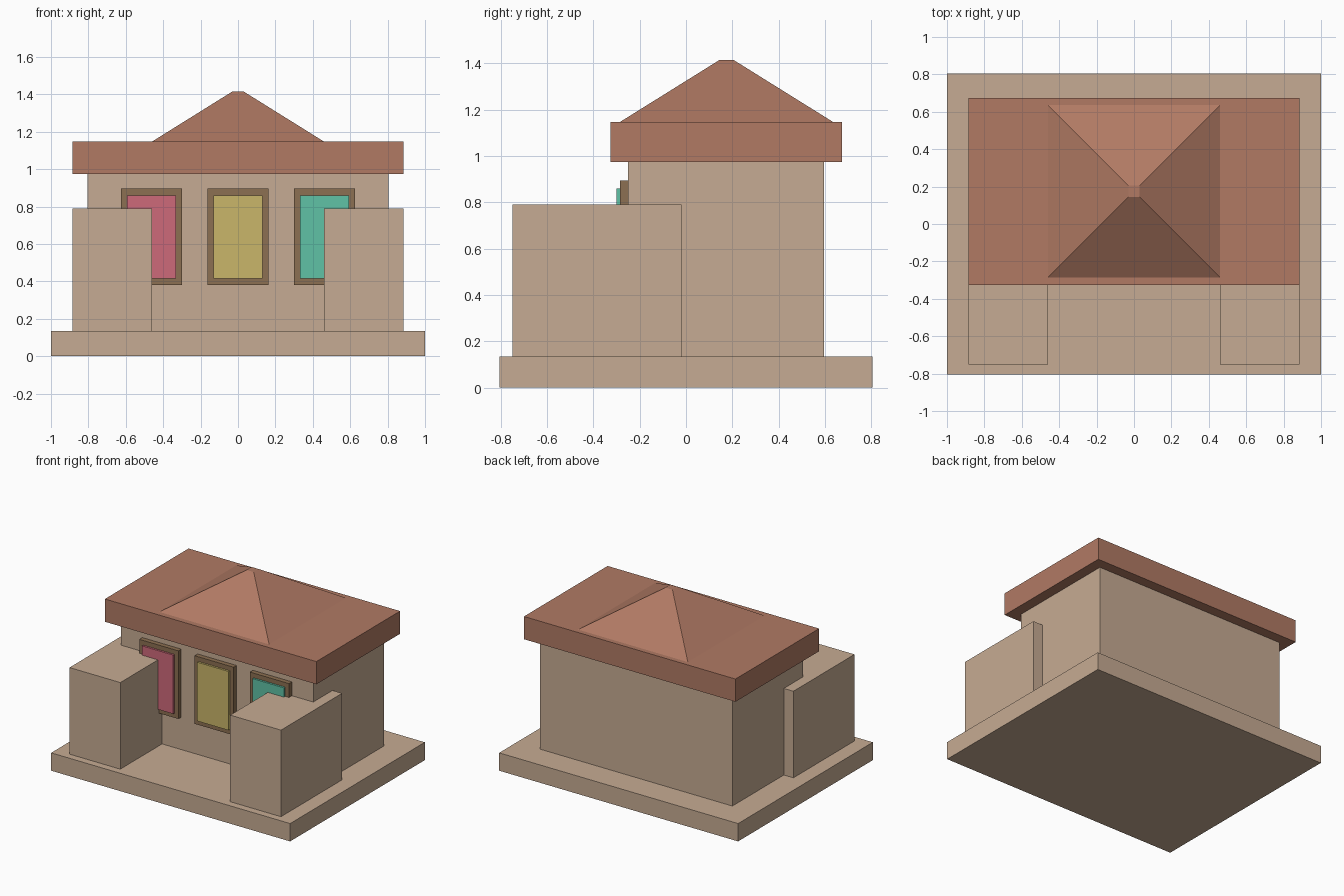
import bpy
import bmesh

cube = bpy.data.objects.get("Cube")
if cube:
    bpy.data.objects.remove(cube, do_unlink=True)


def make_material(name, rgb):
    """Flat material from 0-255 sRGB values, stored as linear."""
    linear = [((c / 255 + 0.055) / 1.055) ** 2.4 for c in rgb]
    mat = bpy.data.materials.new(name)
    mat.use_nodes = True
    mat.diffuse_color = (*linear, 1)
    mat.node_tree.nodes["Principled BSDF"].inputs["Base Color"].default_value = (*linear, 1)
    return mat


stone = make_material("sand stone", (198, 171, 147))
tile = make_material("terracotta", (177, 122, 100))
wood = make_material("brown wood", (140, 112, 82))
red = make_material("rose glass", (206, 106, 122))
yellow = make_material("yellow glass", (202, 182, 106))
teal = make_material("teal glass", (96, 194, 166))


def block(name, xs, ys, zs, mat, top_scale=1.0):
    """Box between the given limits; top_scale tapers its top about the centre."""
    lo, hi = zip(xs, ys, zs)
    bm = bmesh.new()
    bmesh.ops.create_cube(bm, size=1)
    for v in bm.verts:
        taper = top_scale if v.co.z > 0 else 1.0
        v.co.x *= taper
        v.co.y *= taper
        for i in range(3):
            v.co[i] *= hi[i] - lo[i]
    mesh = bpy.data.meshes.new(name)
    bm.to_mesh(mesh)
    bm.free()
    mesh.materials.append(mat)
    obj = bpy.data.objects.new(name, mesh)
    obj.location = [(a + b) / 2 for a, b in zip(lo, hi)]
    bpy.context.collection.objects.link(obj)
    return obj


# Plinth and main hall
BASE_TOP, WALL_TOP, SLAB_TOP = 0.135, 0.975, 1.147
FRONT = -0.25
block("plinth", (-1, 1), (-0.805, 0.805), (0, BASE_TOP), stone)
block("main_hall", (-0.805, 0.805), (FRONT, 0.595), (BASE_TOP, WALL_TOP), stone)

# Wings on both sides of the forecourt
for side, xs in (("left", (0.46, 0.885)), ("right", (-0.885, -0.46))):
    block(side + "_wing", xs, (-0.75, -0.02), (BASE_TOP, 0.79), stone)

# Roof slab and the truncated pyramid on it
block("roof_slab", (-0.885, 0.885), (-0.327, 0.673), (WALL_TOP, SLAB_TOP), tile)
block("roof_peak", (-0.46, 0.46), (-0.285, 0.635), (SLAB_TOP, 1.415), tile, top_scale=0.065)

# Framed windows with raised panes
for side, x, glass in (("right", -0.463, red), ("middle", 0, yellow), ("left", 0.463, teal)):
    block(side + "_window_frame", (x - 0.163, x + 0.163), (FRONT - 0.035, FRONT),
          (0.38, 0.895), wood)
    block(side + "_window_pane", (x - 0.131, x + 0.131), (FRONT - 0.05, FRONT - 0.035),
          (0.415, 0.86), glass)
